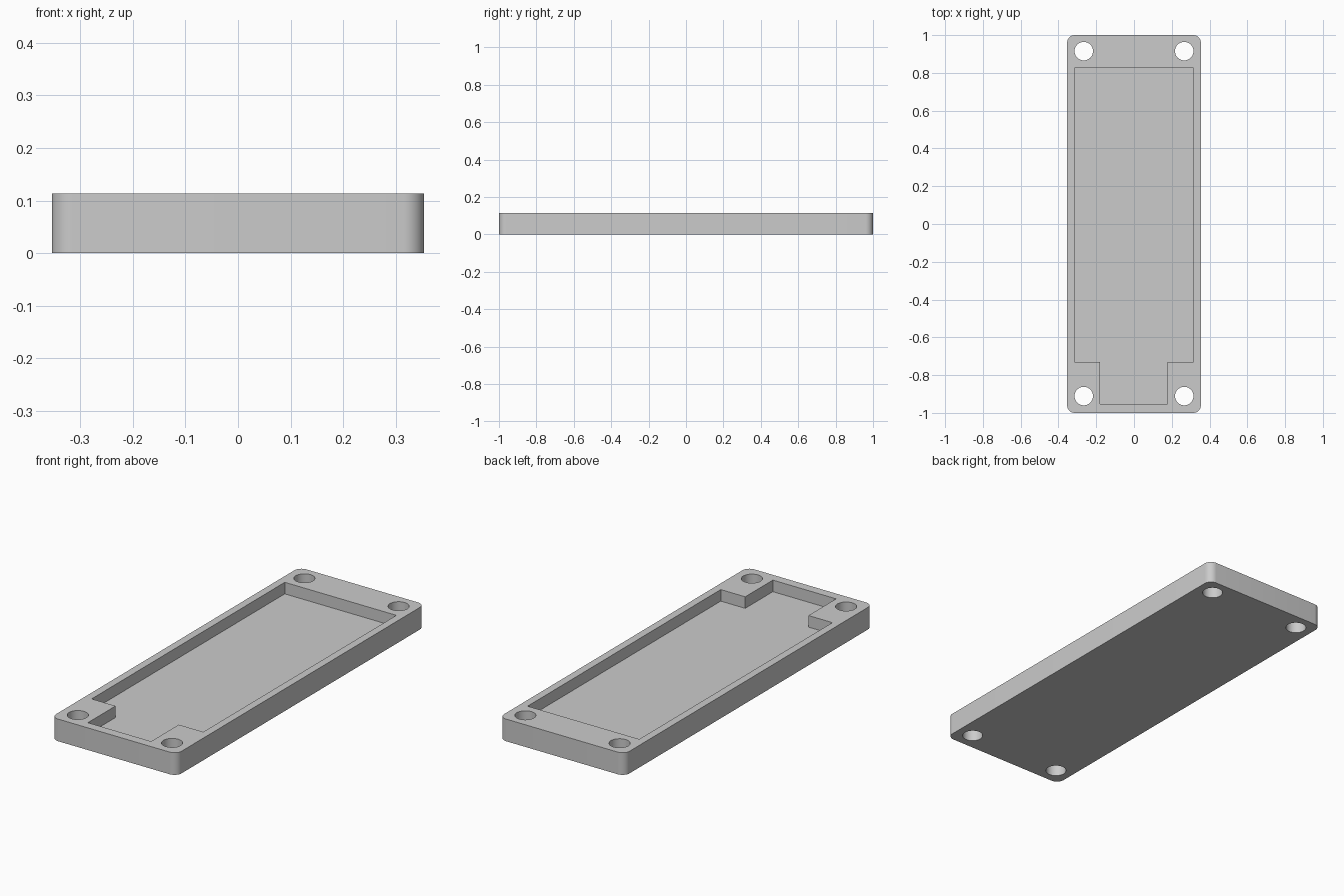
import bpy
import bmesh
import math

cube = bpy.data.objects.get("Cube")
if cube:
    bpy.data.objects.remove(cube, do_unlink=True)

HALF_W, HALF_L, HEIGHT, CORNER = 0.354, 1.0, 0.113, 0.04
FLOOR = 0.054

grey = bpy.data.materials.new("light grey")
grey.use_nodes = True
grey.diffuse_color = (0.6, 0.6, 0.6, 1)
grey.node_tree.nodes["Principled BSDF"].inputs["Base Color"].default_value = (0.6, 0.6, 0.6, 1)


def prism(name, outline, bottom, top):
    """Extrude a counter-clockwise outline between two heights."""
    bm = bmesh.new()
    face = bm.faces.new([bm.verts.new((x, y, bottom)) for x, y in outline])
    grown = bmesh.ops.extrude_face_region(bm, geom=[face], use_keep_orig=True)
    verts = [v for v in grown["geom"] if isinstance(v, bmesh.types.BMVert)]
    bmesh.ops.translate(bm, verts=verts, vec=(0, 0, top - bottom))
    bmesh.ops.recalc_face_normals(bm, faces=bm.faces)
    mesh = bpy.data.meshes.new(name)
    bm.to_mesh(mesh)
    bm.free()
    mesh.materials.append(grey)
    obj = bpy.data.objects.new(name, mesh)
    bpy.context.collection.objects.link(obj)
    return obj


def arc(cx, cy, radius, start, sweep, steps):
    return [(cx + radius * math.cos(start + sweep * i / steps),
             cy + radius * math.sin(start + sweep * i / steps)) for i in range(steps + 1)]


# Rounded slab
outline = []
for i, (sx, sy) in enumerate([(1, 1), (-1, 1), (-1, -1), (1, -1)]):
    outline += arc(sx * (HALF_W - CORNER), sy * (HALF_L - CORNER), CORNER,
                   i * math.pi / 2, math.pi / 2, 10)
tray = prism("tray", outline, 0, HEIGHT)

# Recess with a narrower bay at the front
recess = [(-0.18, -0.953), (0.177, -0.953), (0.177, -0.73), (0.315, -0.73),
          (0.315, 0.827), (-0.315, 0.827), (-0.315, -0.73), (-0.18, -0.73)]
cutters = [prism("recess_cutter", recess, FLOOR, HEIGHT + 0.1)]

# Corner screw holes, right through the slab
for x in (-0.266, 0.266):
    for y in (-0.911, 0.915):
        circle = arc(x, y, 0.049, 0, 2 * math.pi, 40)[:-1]
        cutters.append(prism("hole_cutter", circle, -0.1, HEIGHT + 0.1))

# Cut the recess and holes, then bake the result
for cutter in cutters:
    cutter.hide_render = True
    cut = tray.modifiers.new("cut", "BOOLEAN")
    cut.operation = "DIFFERENCE"
    cut.solver = "EXACT"
    cut.object = cutter
bpy.context.view_layer.update()
baked = bpy.data.meshes.new_from_object(tray.evaluated_get(bpy.context.evaluated_depsgraph_get()))
tray.modifiers.clear()
tray.data = baked
for cutter in cutters:
    bpy.data.objects.remove(cutter, do_unlink=True)

# Smooth rounded walls, sharp rims
bpy.ops.object.select_all(action="DESELECT")
tray.select_set(True)
bpy.context.view_layer.objects.active = tray
bpy.ops.object.shade_smooth_by_angle(angle=math.radians(30))
